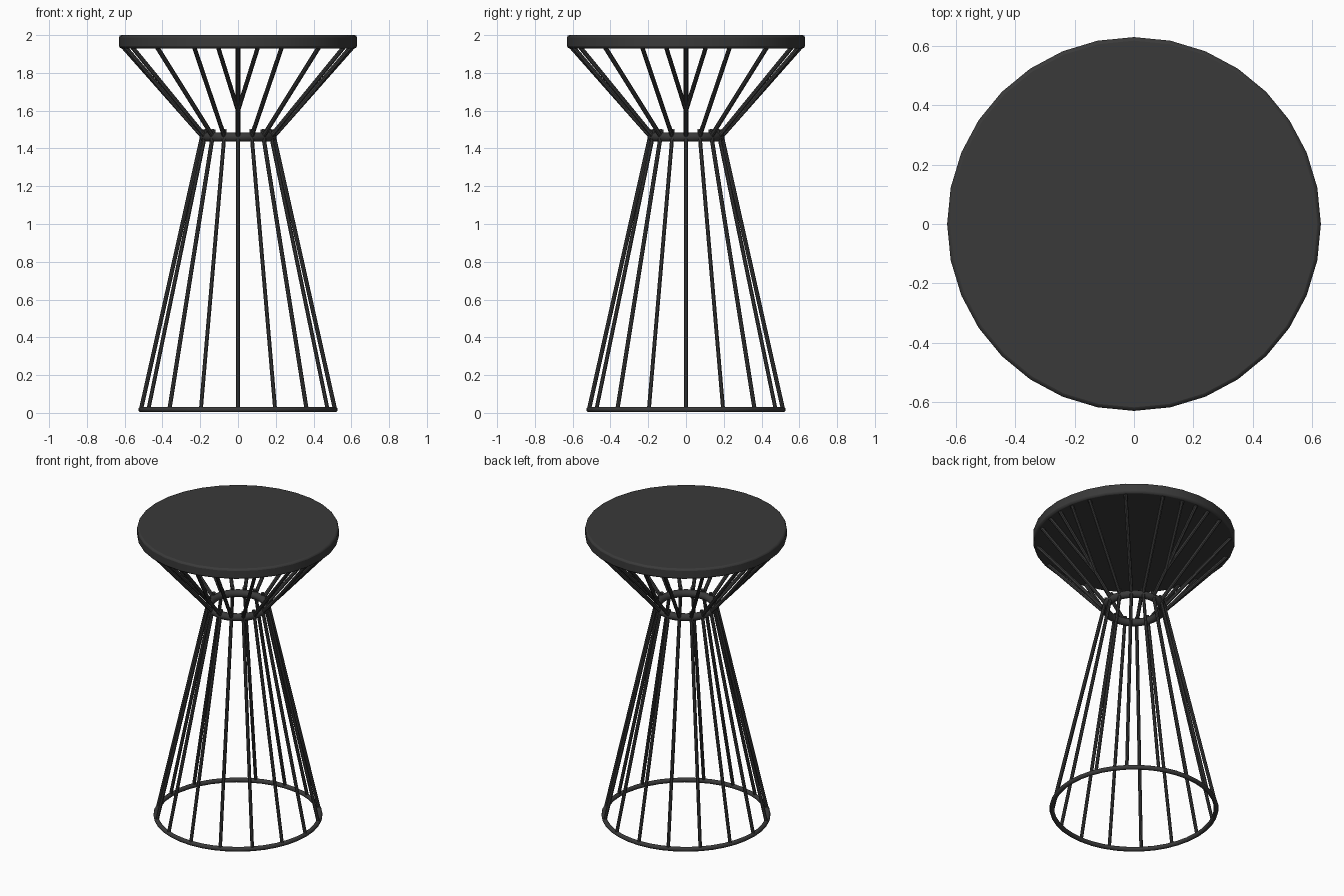
import bpy
from math import sin, cos, pi, radians
from mathutils import Vector

cube = bpy.data.objects.get("Cube")
if cube:
    bpy.data.objects.remove(cube, do_unlink=True)

metal = bpy.data.materials.new("dark grey metal")
metal.use_nodes = True
colour = (0.042, 0.042, 0.042, 1)
metal.diffuse_color = colour
metal.node_tree.nodes["Principled BSDF"].inputs["Base Color"].default_value = colour


def finish(name):
    ob = bpy.context.object
    ob.name = name
    ob.data.materials.append(metal)
    bpy.ops.object.shade_smooth_by_angle(angle=radians(40))
    return ob


def polar(radius, degrees, z):
    a = radians(degrees)
    return Vector((radius * sin(a), -radius * cos(a), z))


def rod(name, a, b, radius):
    d = b - a
    bpy.ops.mesh.primitive_cylinder_add(
        vertices=8, radius=radius, depth=d.length, location=(a + b) / 2,
        rotation=d.to_track_quat('Z', 'Y').to_euler())
    return finish(name)


def ring(name, major, minor, z):
    bpy.ops.mesh.primitive_torus_add(
        major_radius=major, minor_radius=minor, location=(0, 0, z),
        major_segments=40, minor_segments=10)
    return finish(name)


# Round seat with a softened rim
bpy.ops.mesh.primitive_cylinder_add(vertices=32, radius=0.63, depth=0.07, location=(0, 0, 1.965))
seat = bpy.context.object
bevel = seat.modifiers.new("rim bevel", 'BEVEL')
bevel.width = 0.012
bevel.segments = 2
finish("seat")

# Waist and floor rings
ring("waist_ring", 0.178, 0.025, 1.46)
ring("floor_ring", 0.513, 0.015, 0.018)

# Sixteen leg rods and sixteen seat rods
for i in range(16):
    angle = i * 22.5
    rod(f"leg_rod_{i}", polar(0.515, angle, 0.012), polar(0.182, angle, 1.5), 0.011)
    rod(f"seat_rod_{i}", polar(0.185, angle, 1.46), polar(0.605, angle, 1.935), 0.012)

# Forked braces on the four main seat rods
for q in range(4):
    for side in (-1, 1):
        rod(f"fork_brace_{q}_{side}", polar(0.31, q * 90, 1.6),
            polar(0.605, q * 90 + side * 10, 1.935), 0.012)
